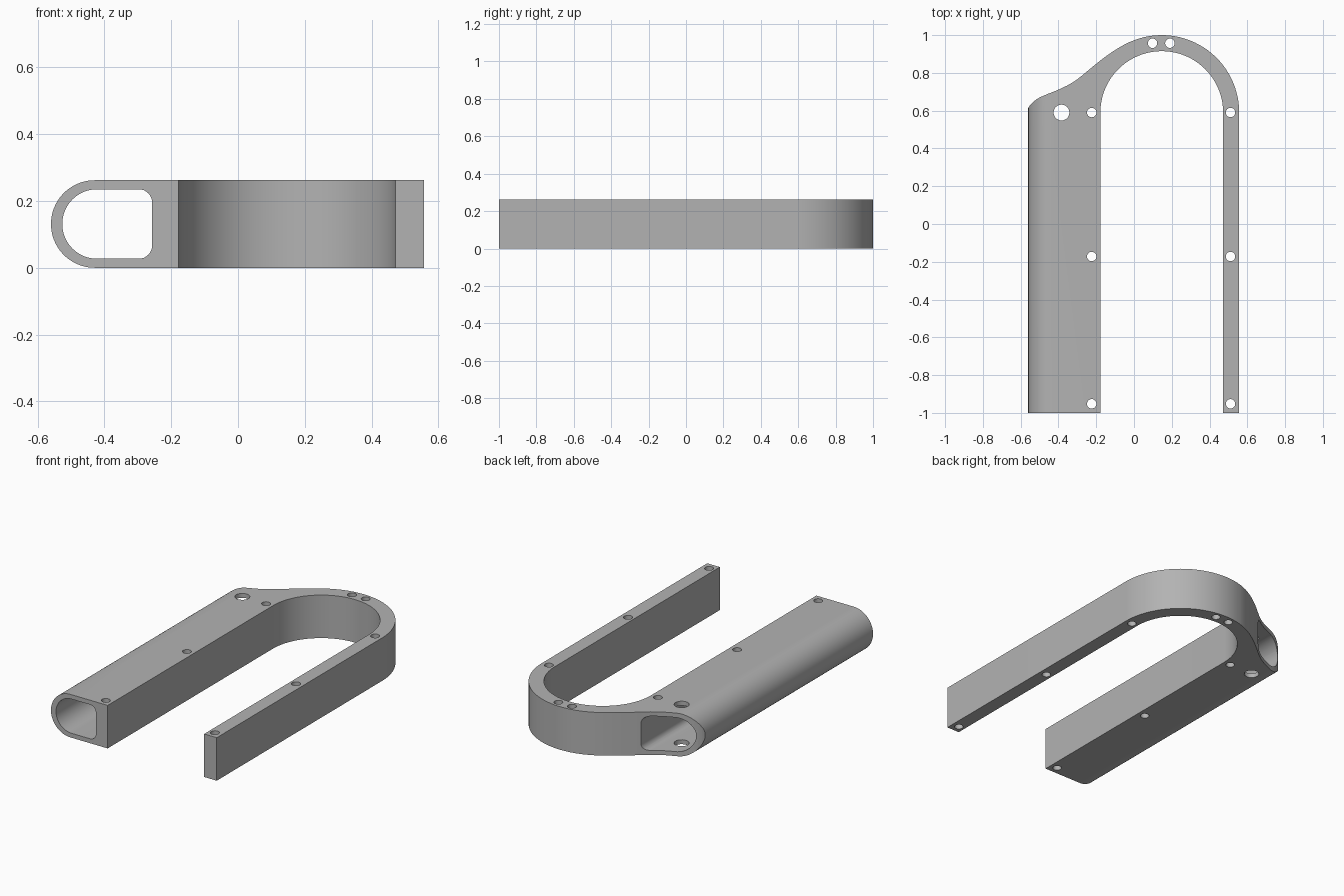
import bpy, bmesh
from math import sin, cos, radians
from mathutils import Vector
from mathutils.geometry import interpolate_bezier

if "Cube" in bpy.data.objects:
    bpy.data.objects.remove(bpy.data.objects["Cube"], do_unlink=True)

HEIGHT = 0.262
ARCH = (0.147, 0.59)

grey = bpy.data.materials.new("plain grey")
grey.use_nodes = True
colour = (0.45, 0.45, 0.45, 1)
grey.diffuse_color = colour
grey.node_tree.nodes["Principled BSDF"].inputs["Base Color"].default_value = colour


def arc(centre, r, start, end, steps):
    angles = [radians(start + (end - start) * i / steps) for i in range(steps + 1)]
    return [(centre[0] + r * cos(a), centre[1] + r * sin(a)) for a in angles]


def bezier(*points, steps=14):
    pts = interpolate_bezier(*[Vector((x, y, 0)) for x, y in points], steps)
    return [(p.x, p.y) for p in pts]


def prism(name, outline, low, high, along="z"):
    """Extrude a 2D outline along z (x, y outline) or along y (x, z outline)."""
    bm = bmesh.new()
    place = (lambda u, v, d: (u, v, d)) if along == "z" else (lambda u, v, d: (u, d, v))
    face = bm.faces.new([bm.verts.new(place(u, v, low)) for u, v in outline])
    made = bmesh.ops.extrude_face_region(bm, geom=[face])["geom"]
    shift = Vector(place(0, 0, high - low))
    bmesh.ops.translate(bm, vec=shift, verts=[g for g in made if isinstance(g, bmesh.types.BMVert)])
    bmesh.ops.recalc_face_normals(bm, faces=bm.faces)
    mesh = bpy.data.meshes.new(name)
    bm.to_mesh(mesh)
    bm.free()
    mesh.materials.append(grey)
    obj = bpy.data.objects.new(name, mesh)
    bpy.context.collection.objects.link(obj)
    return obj


def cut(target, cutter, operation):
    cutter.hide_render = True
    bpy.context.view_layer.objects.active = target
    mod = target.modifiers.new("cut", "BOOLEAN")
    mod.operation, mod.solver, mod.object = operation, "EXACT", cutter
    bpy.ops.object.modifier_apply(modifier=mod.name)
    bpy.data.objects.remove(cutter, do_unlink=True)


# Plan of the frame: thin rail, arch, swept shoulder, wide rail
shoulder = bezier((0.02, 0.98), (-0.08, 0.947), (-0.17, 0.875), (-0.27, 0.79))
shoulder += bezier((-0.27, 0.79), (-0.40, 0.68), (-0.51, 0.70), (-0.56, 0.615))[1:]
plan = [(0.557, -1)] + arc(ARCH, 0.41, 0, 107, 28) + shoulder
plan += [(-0.56, -1), (-0.178, -1)] + arc(ARCH, 0.325, 180, 0, 48) + [(0.472, -1)]
frame = prism("frame", plan, -0.1, 0.4)

# Rounded outer side of the wide rail
mid = HEIGHT / 2
side = arc((-0.429, mid), mid, 90, 270, 40) + [(0.7, 0), (0.7, HEIGHT)]
cut(frame, prism("side_cutter", side, -1.2, 1.2, "y"), "INTERSECT")

# Tunnel along the wide rail
tunnel = arc((-0.422, mid), 0.104, 90, 270, 36)
tunnel += arc((-0.297, 0.067), 0.04, 270, 360, 8) + arc((-0.297, 0.195), 0.04, 0, 90, 8)
cut(frame, prism("tunnel_cutter", tunnel, -1.2, 1.2, "y"), "DIFFERENCE")

# Screw holes in both rails and the arch, and one larger cable hole
holes = [(x, y, 0.025) for x in (-0.224, 0.511) for y in (0.59, -0.172, -0.952)]
holes += [(x, 0.957, 0.025) for x in (0.098, 0.19)] + [(-0.384, 0.59, 0.042)]
for x, y, r in holes:
    cut(frame, prism("hole_cutter", arc((x, y), r, 0, 345, 23), -0.2, 0.5), "DIFFERENCE")

frame.select_set(True)
bpy.context.view_layer.objects.active = frame
bpy.ops.object.shade_smooth_by_angle(angle=radians(30))
